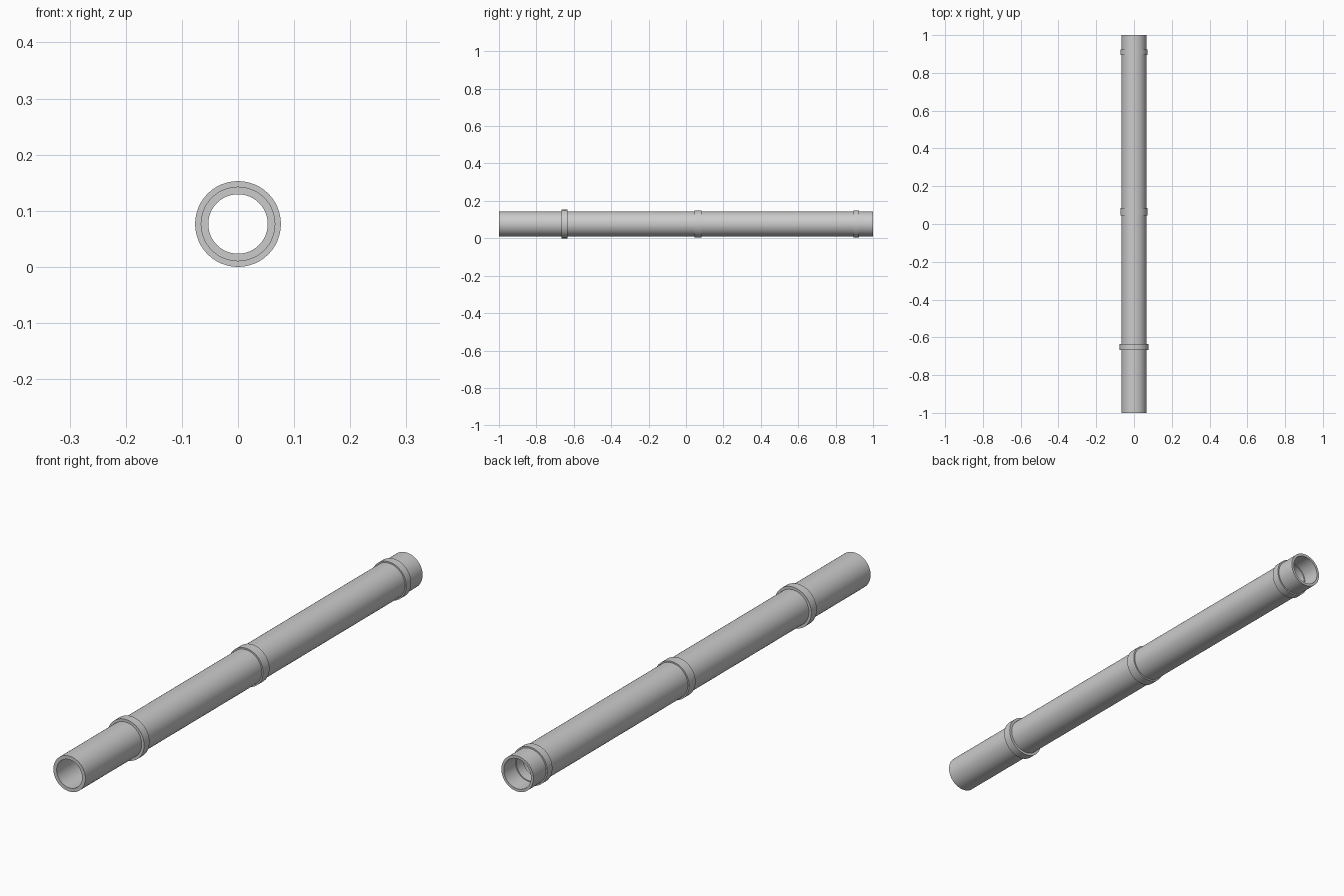
import bpy, math

if "Cube" in bpy.data.objects:
    bpy.data.objects.remove(bpy.data.objects["Cube"])

CZ = 0.0765
SIDES = 48

def lathe(name, profile):
    # revolve a closed (y, radius) profile around the long axis
    n = len(profile)
    verts = []
    for i in range(SIDES):
        a = 2 * math.pi * i / SIDES
        verts += [(r * math.cos(a), y, CZ + r * math.sin(a)) for y, r in profile]
    faces = []
    for i in range(SIDES):
        j = (i + 1) % SIDES
        for k in range(n):
            m = (k + 1) % n
            faces.append((i * n + k, j * n + k, j * n + m, i * n + m))
    mesh = bpy.data.meshes.new(name)
    mesh.from_pydata(verts, [], faces)
    ob = bpy.data.objects.new(name, mesh)
    bpy.context.collection.objects.link(ob)
    bpy.context.view_layer.objects.active = ob
    ob.select_set(True)
    bpy.ops.object.mode_set(mode='EDIT')
    bpy.ops.mesh.select_all(action='SELECT')
    bpy.ops.mesh.normals_make_consistent(inside=False)
    bpy.ops.object.mode_set(mode='OBJECT')
    bpy.ops.object.shade_smooth_by_angle(angle=math.radians(30))
    ob.select_set(False)

# hollow tube, slightly narrowed bore inside each mouth
lathe("tube", [(-1, 0.0665), (1, 0.0665), (1, 0.0565), (0.93, 0.0565),
               (0.93, 0.053), (0.89, 0.053), (0.89, 0.0565), (-0.9, 0.0565), (-1, 0.053)])

# raised collars
for name, y, w, r in (("front_collar", -0.65, 0.032, 0.0765),
                      ("middle_collar", 0.065, 0.038, 0.0718),
                      ("rear_collar", 0.91, 0.03, 0.0718)):
    lathe(name, [(y - w / 2, 0.064), (y - w / 2, r), (y + w / 2, r), (y + w / 2, 0.064)])
